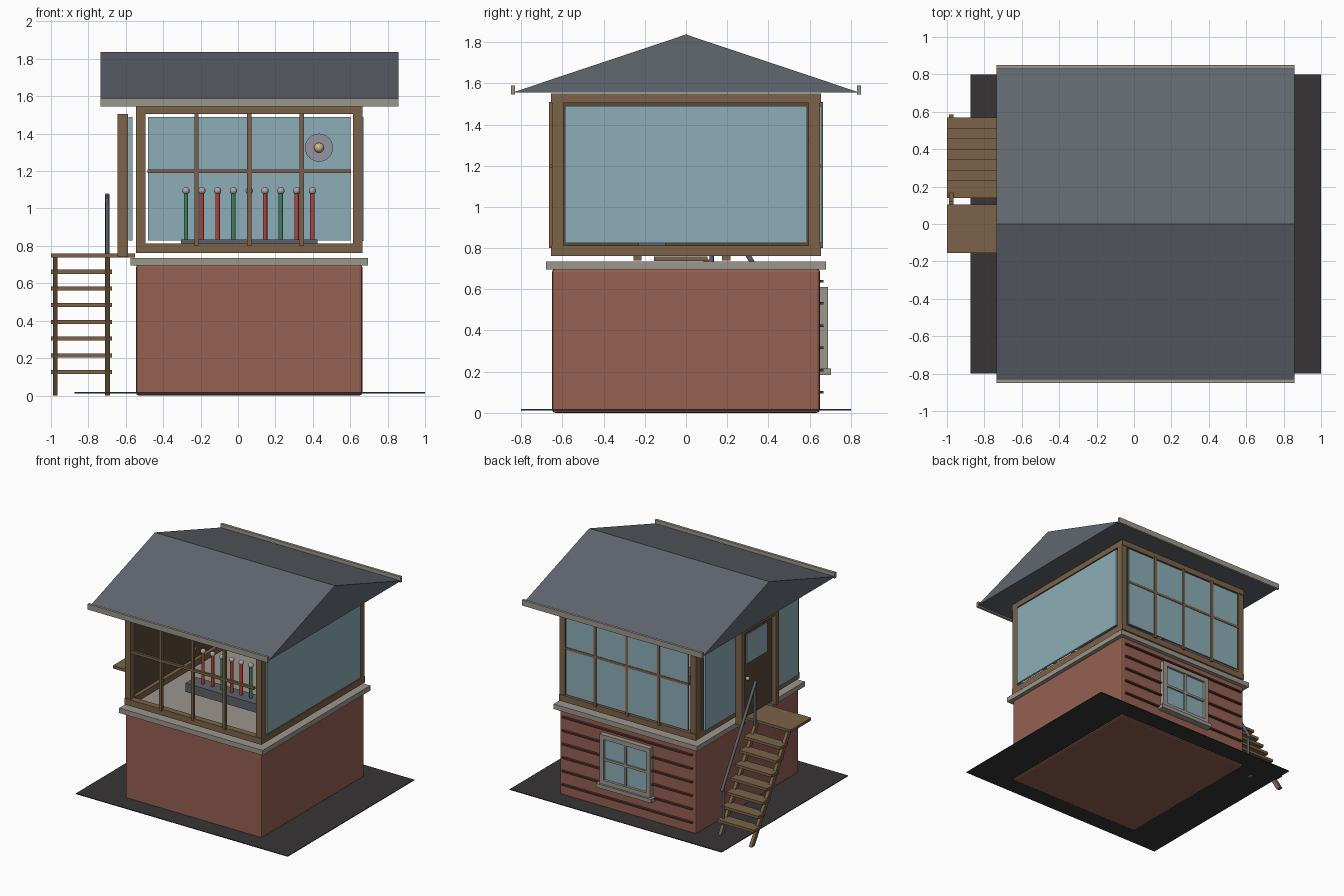
import bpy, bmesh, math
from mathutils import Vector

if "Cube" in bpy.data.objects:
    bpy.data.objects.remove(bpy.data.objects["Cube"])


def mat(name, r, g, b):
    m = bpy.data.materials.new(name)
    m.diffuse_color = (r, g, b, 1)
    m.use_nodes = True
    m.node_tree.nodes["Principled BSDF"].inputs["Base Color"].default_value = m.diffuse_color
    return m


BRICK = mat("brick", 0.30, 0.115, 0.085)
GROOVE = mat("groove", 0.10, 0.035, 0.03)
STONE = mat("stone", 0.33, 0.31, 0.27)
WOOD = mat("wood", 0.20, 0.125, 0.065)
DARK = mat("dark_wood", 0.10, 0.065, 0.04)
GLASS = mat("glass", 0.27, 0.42, 0.48)
SLATE = mat("slate", 0.12, 0.135, 0.16)
GROUND = mat("ground", 0.04, 0.035, 0.037)
IRON = mat("iron", 0.11, 0.12, 0.14)
RED = mat("red", 0.45, 0.06, 0.05)
GREEN = mat("green", 0.05, 0.22, 0.12)
STEEL = mat("steel", 0.4, 0.4, 0.42)
DIAL = mat("dial", 0.30, 0.30, 0.36)
BRASS = mat("brass", 0.6, 0.47, 0.22)


def finish(name, bm, m):
    me = bpy.data.meshes.new(name)
    bmesh.ops.recalc_face_normals(bm, faces=bm.faces)
    bm.to_mesh(me)
    bm.free()
    me.materials.append(m)
    ob = bpy.data.objects.new(name, me)
    bpy.context.collection.objects.link(ob)
    return ob


def box(name, x, y, z, m, bevel=0):
    """Box from (min, max) pairs."""
    bm = bmesh.new()
    bmesh.ops.create_cube(bm, size=1)
    for v in bm.verts:
        v.co = [(a + b) / 2 + c * (b - a) for (a, b), c in zip((x, y, z), v.co)]
    ob = finish(name, bm, m)
    if bevel:
        mod = ob.modifiers.new("bevel", "BEVEL")
        mod.width, mod.segments = bevel, 2
    return ob


def prism(name, profile, x, m):
    """Extrude a (y, z) profile along x."""
    bm = bmesh.new()
    f = bm.faces.new([bm.verts.new((x[0], y, z)) for y, z in profile])
    r = bmesh.ops.extrude_face_region(bm, geom=[f])
    bmesh.ops.translate(bm, vec=(x[1] - x[0], 0, 0),
                        verts=[e for e in r["geom"] if isinstance(e, bmesh.types.BMVert)])
    return finish(name, bm, m)


def smooth(bm):
    for f in bm.faces:
        f.smooth = len(f.verts) <= 4


def rod(name, a, b, r, m, n=12):
    a, b = Vector(a), Vector(b)
    bm = bmesh.new()
    bmesh.ops.create_cone(bm, cap_ends=True, segments=n, radius1=r, radius2=r, depth=(b - a).length)
    smooth(bm)
    ob = finish(name, bm, m)
    ob.rotation_euler = (b - a).to_track_quat("Z", "Y").to_euler()
    ob.location = (a + b) / 2
    return ob


def ball(name, c, r, m):
    bm = bmesh.new()
    bmesh.ops.create_uvsphere(bm, u_segments=14, v_segments=8, radius=r)
    smooth(bm)
    finish(name, bm, m).location = c


L, R, C = -0.545, 0.665, 0.06   # building left, right, centre in x

# Ground, brick base, stone band
box("ground_slab", (-0.875, 1), (-0.8, 0.8), (0.012, 0.018), GROUND)
box("brick_base", (L, R), (-0.65, 0.65), (0, 0.7), BRICK, 0.015)
box("stone_band", (L - 0.03, R + 0.03), (-0.68, 0.68), (0.695, 0.735), STONE)
for i in range(6):
    z = 0.1 + 0.108 * i
    box("back_course", (L + 0.03, R - 0.03), (0.645, 0.668), (z - 0.006, z + 0.006), GROOVE)

# Back window in the base
box("base_window_glass", (-0.15, 0.27), (0.645, 0.67), (0.22, 0.6), GLASS)
for x in (-0.145, 0.265):
    box("base_window_jamb", (x - 0.018, x + 0.018), (0.65, 0.69), (0.21, 0.61), STONE)
for z in (0.23, 0.592):
    box("base_window_rail", (-0.163, 0.283), (0.65, 0.69), (z - 0.018, z + 0.018), STONE)
box("base_window_mullion", (C - 0.009, C + 0.009), (0.65, 0.683), (0.22, 0.6), STONE)
box("base_window_bar", (-0.15, 0.27), (0.65, 0.683), (0.402, 0.42), STONE)
box("base_window_sill", (-0.185, 0.305), (0.65, 0.705), (0.185, 0.215), STONE)

# Cabin corner posts and rails
for x in (L, R - 0.05):
    for y in (-0.65, 0.595):
        box("corner_post", (x, x + 0.05), (y, y + 0.055), (0.762, 1.545), WOOD)
for z0, z1 in ((0.762, 0.812), (1.505, 1.55)):
    for y in (-0.655, 0.605):
        box("long_rail", (L, R), (y, y + 0.05), (z0, z1), WOOD)
    for x in (L, R - 0.05):
        box("side_rail", (x, x + 0.05), (-0.65, 0.65), (z0, z1), WOOD)

# Glazing: open front, glazed back and sides
box("back_glass", (-0.48, 0.602), (0.648, 0.66), (0.828, 1.49), GLASS)
box("right_glass", (0.655, 0.672), (-0.587, 0.587), (0.825, 1.49), GLASS)
box("left_glass", (-0.585, -0.565), (-0.587, 0.587), (0.828, 1.49), GLASS)
box("left_inner_wall", (L, L + 0.02), (-0.6, 0.6), (0.77, 1.54), DARK)
for y in (-0.654, 0.654):
    for k in (-1, 0, 1):
        x = C + 0.281 * k
        box("glazing_bar", (x - 0.011, x + 0.011), (y - 0.012, y + 0.012), (0.8, 1.51), WOOD)
    box("glazing_crossbar", (-0.485, 0.605), (y - 0.01, y + 0.01), (1.189, 1.209), WOOD)

# Roof and eave boards
prism("roof", [(-0.84, 1.556), (0.84, 1.556), (0, 1.837)], (-0.735, 0.857), SLATE)
for y in (-0.84, 0.84):
    box("eave_board", (-0.735, 0.857), (y - 0.01, y + 0.01), (1.545, 1.589), STONE)

# Door on the left side
box("door", (-0.61, -0.588), (-0.22, 0.18), (0.765, 1.47), DARK)
box("door_window", (-0.617, -0.6), (-0.15, 0.11), (1.19, 1.42), GLASS)
for y in (-0.235, 0.195):
    box("door_jamb", (-0.645, -0.588), (y - 0.02, y + 0.02), (0.74, 1.505), WOOD)
box("door_head", (-0.645, -0.588), (-0.255, 0.215), (1.465, 1.505), WOOD)
ball("door_knob", (-0.63, 0.12, 1.08), 0.016, STEEL)

# Landing and stairs going down to the back
box("landing", (-1, -0.55), (-0.155, 0.105), (0.738, 0.76), WOOD)
for i in range(7):
    y, z = 0.57 - 0.056 * i, 0.125 + 0.0895 * i
    box("stair_tread", (-1, -0.675), (y - 0.095, y), (z - 0.011, z + 0.011), WOOD)
for x in (-0.99, -0.71):
    prism("stair_stringer", [(0.545, 0), (0.585, 0), (0.12, 0.745), (0.08, 0.745)], (x, x + 0.025), WOOD)
rod("handrail", (-0.698, 0.115, 1.075), (-0.698, 0.545, 0.36), 0.012, IRON)
for y, top in ((0.125, 1.06), (0.525, 0.39)):
    rod("handrail_post", (-0.698, y, 0.745 - (y - 0.1) * 1.6), (-0.698, y, top), 0.01, IRON)

# Lever frame inside
box("lever_frame", (-0.305, 0.425), (-0.23, -0.1), (0.765, 0.835), IRON)
for i in range(9):
    x = -0.278 + 0.0845 * i
    rod("lever", (x, -0.165, 0.83), (x, -0.165, 1.085), 0.012, RED if i % 3 else GREEN)
    ball("lever_knob", (x, -0.165, 1.095), 0.02, STEEL)

# Wall dial with brass centre
rod("dial", (0.433, 0.648, 1.325), (0.433, 0.625, 1.325), 0.075, DIAL, 32)
ball("dial_boss", (0.433, 0.62, 1.325), 0.027, BRASS)
